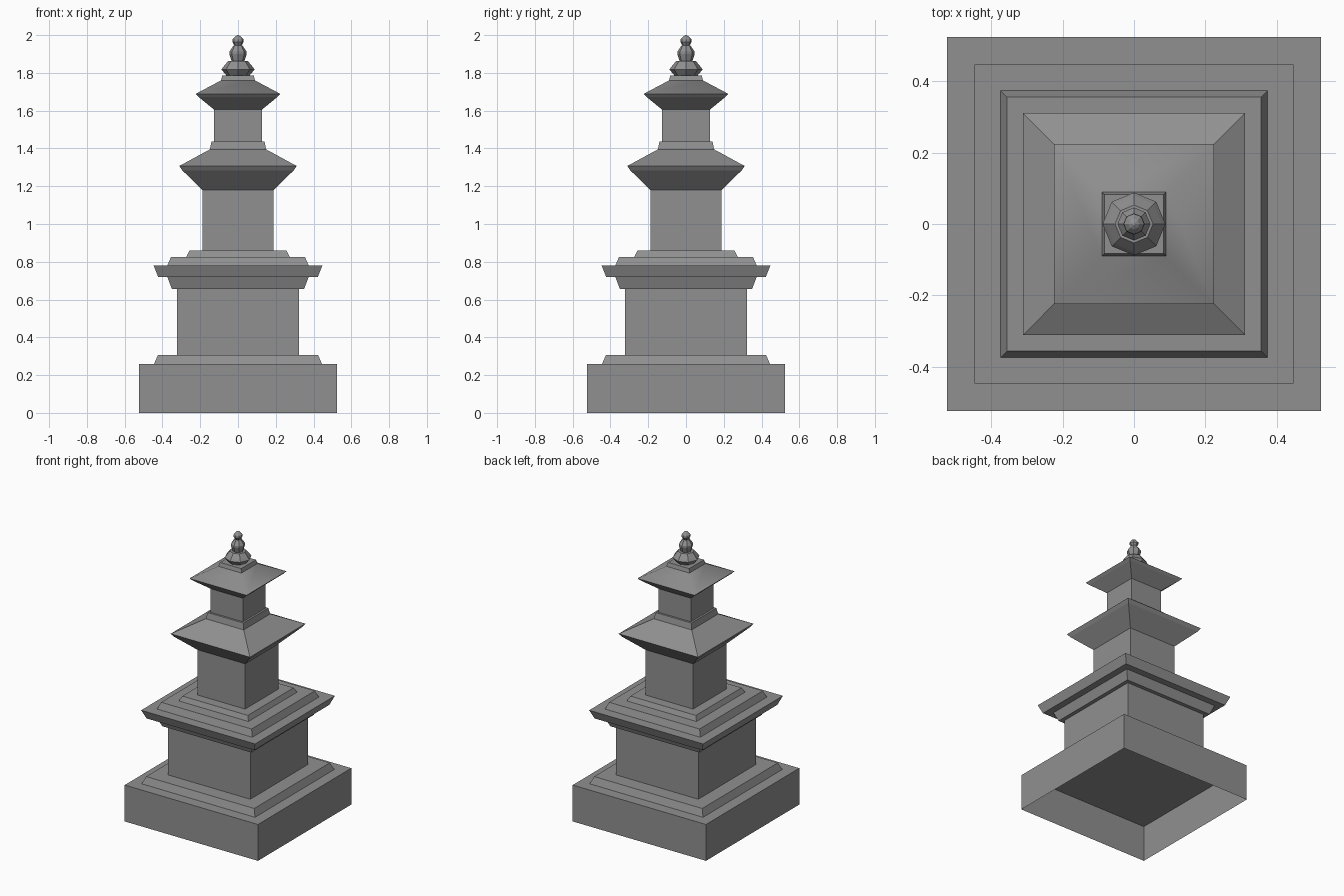
import bpy, bmesh
from math import cos, sin, pi

cube = bpy.data.objects.get("Cube")
if cube:
    bpy.data.objects.remove(cube, do_unlink=True)

stone = bpy.data.materials.new("grey stone")
stone.use_nodes = True
GREY = (0.28, 0.28, 0.28, 1)
stone.diffuse_color = GREY
stone.node_tree.nodes["Principled BSDF"].inputs["Base Color"].default_value = GREY


def loft(name, profile, sides=4, bottom=True, top=True, smooth_band=None):
    """Stack rings of (half width, height); four sides are squared to the axes."""
    turn = pi / 4 if sides == 4 else 0
    reach = 2 ** 0.5 if sides == 4 else 1
    bm = bmesh.new()
    rings = []
    for r, z in profile:
        rings.append([bm.verts.new((r * reach * cos(turn + 2 * pi * i / sides),
                                    r * reach * sin(turn + 2 * pi * i / sides), z))
                      for i in range(sides)])
    for band, (a, b) in enumerate(zip(rings, rings[1:])):
        for i in range(sides):
            j = (i + 1) % sides
            face = bm.faces.new((a[i], a[j], b[j], b[i]))
            face.smooth = band == smooth_band
    if bottom:
        bm.faces.new(rings[0][::-1])
    if top:
        bm.faces.new(rings[-1])
    mesh = bpy.data.meshes.new(name)
    bm.to_mesh(mesh)
    bm.free()
    mesh.materials.append(stone)
    obj = bpy.data.objects.new(name, mesh)
    bpy.context.collection.objects.link(obj)
    return obj


# Base slab: hollow underneath, its top is a ring around the plinth
loft("base_slab", [(.523, 0), (.523, .258), (.44, .258)], bottom=False, top=False)
loft("base_plinth", [(.445, .258), (.424, .307)])

# Lower storey with its stepped cornice
loft("lower_body", [(.323, .307), (.323, .656)])
loft("cornice_moulding", [(.35, .656), (.374, .719)])
loft("cornice_slab", [(.422, .719), (.447, .78)])
loft("cornice_lower_step", [(.374, .78), (.355, .826)])
loft("cornice_upper_step", [(.273, .826), (.257, .859)])

# Middle storey and roof
loft("middle_body", [(.188, .859), (.188, 1.18)])
loft("middle_roof", [(.188, 1.18), (.295, 1.284), (.311, 1.307), (.149, 1.395)])
loft("middle_roof_cap", [(.149, 1.395), (.14, 1.438)])

# Upper storey and roof
loft("upper_body", [(.126, 1.438), (.126, 1.605)])
loft("upper_roof", [(.126, 1.605), (.209, 1.673), (.224, 1.689), (.09, 1.76)],
     smooth_band=2)
loft("upper_roof_cap", [(.09, 1.76), (.083, 1.787)])

# Eight-sided finial
loft("finial_bowl", [(.062, 1.787), (.088, 1.818), (.078, 1.832), (.053, 1.862)], sides=8)
loft("finial_bulb", [(.034, 1.862), (.046, 1.9), (.046, 1.912), (.024, 1.945)], sides=8)
loft("finial_tip", [(.019, 1.945), (.03, 1.964), (.028, 1.978), (.015, 1.993), (.003, 2)],
     sides=8)
